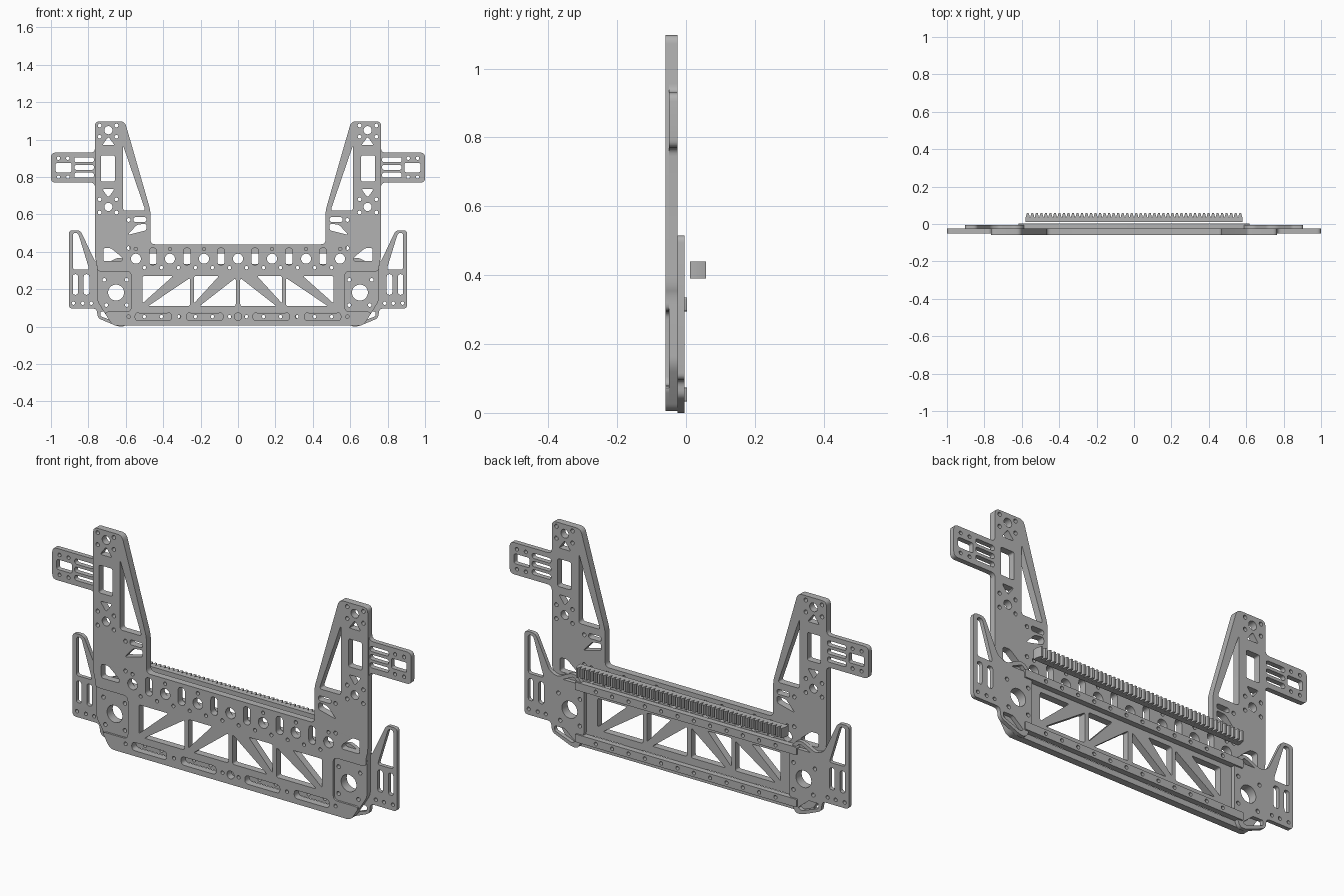
import bpy, bmesh
from math import sin, cos, pi
from mathutils import Vector

cube = bpy.data.objects.get("Cube")
if cube:
    bpy.data.objects.remove(cube)

grey = bpy.data.materials.new("plain_grey")
grey.use_nodes = True
COLOUR = (0.45, 0.45, 0.45, 1)
grey.diffuse_color = COLOUR
grey.node_tree.nodes["Principled BSDF"].inputs["Base Color"].default_value = COLOUR


# Outline helpers, drawn in hundredths of a unit
def rounded(points, r):
    pts = [Vector(p) for p in points]
    out = []
    for i, p in enumerate(pts):
        ends = []
        for q in (pts[i - 1], pts[(i + 1) % len(pts)]):
            edge = q - p
            ends.append(p + edge.normalized() * min(r, edge.length * 0.45))
        for k in range(6):
            t = k / 5
            out.append(ends[0] * (1 - t) ** 2 + p * 2 * t * (1 - t) + ends[1] * t * t)
    return out


def circle(x, z, r):
    return [Vector((x + r * cos(a * pi / 10), z + r * sin(a * pi / 10))) for a in range(20)]


def box(x, x2, z, z2, r=1):
    return rounded([(x, z), (x2, z), (x2, z2), (x, z2)], r)


def slot(x, x2, z, z2):
    return box(x, x2, z, z2, min(x2 - x, z2 - z) / 2)


def flip(loop):
    return [Vector((-p.x, p.y)) for p in loop]


def both(loops):
    return loops + [flip(l) for l in loops]


def whole(half, r):
    return rounded(half + [(-x, z) for x, z in reversed(half)], r)


def plate(name, loops, low, high, upright=True):
    """Fill the loops (inner ones are holes) and thicken between low and high."""
    curve = bpy.data.curves.new(name, "CURVE")
    curve.dimensions = "2D"
    curve.fill_mode = "BOTH"
    curve.extrude = (high - low) / 2
    for loop in loops:
        spline = curve.splines.new("POLY")
        spline.points.add(len(loop) - 1)
        for point, p in zip(spline.points, loop):
            point.co = (p.x / 100, p.y / 100, 0, 1)
        spline.use_cyclic_u = True
    temp = bpy.data.objects.new(name + "_curve", curve)
    bpy.context.collection.objects.link(temp)
    graph = bpy.context.evaluated_depsgraph_get()
    mesh = bpy.data.meshes.new_from_object(temp.evaluated_get(graph))
    bpy.data.objects.remove(temp)
    mid = (low + high) / 2
    bm = bmesh.new()
    bm.from_mesh(mesh)
    bmesh.ops.remove_doubles(bm, verts=bm.verts, dist=0.00002)
    for v in bm.verts:
        x, y, z = v.co
        v.co = (x, mid - z, y) if upright else (x, y, z + mid)
    bmesh.ops.recalc_face_normals(bm, faces=bm.faces)
    bm.to_mesh(mesh)
    bm.free()
    mesh.materials.clear()
    mesh.materials.append(grey)
    obj = bpy.data.objects.new(name, mesh)
    bpy.context.collection.objects.link(obj)
    bpy.ops.object.select_all(action="DESELECT")
    obj.select_set(True)
    bpy.context.view_layer.objects.active = obj
    bpy.ops.object.shade_smooth_by_angle(angle=0.6)
    return obj


# Holes in each tower
tower = [rounded([(61.5, 97), (61.5, 62), (49.5, 62)], 1.5),
         box(65.8, 73.3, 77.5, 91.5),
         circle(69.3, 105, 2.2), circle(69.3, 64, 2.2),
         rounded([(66, 97), (72.6, 97), (69.3, 101.5)], 1),
         rounded([(66, 73.5), (72.6, 73.5), (69.3, 69)], 1),
         slot(49, 56, 56, 58.5),
         rounded([(49, 55), (49, 51.5), (59, 49), (54, 54.5)], 1.2),
         rounded([(72, 42), (68, 42), (62, 37), (62, 35), (72, 35)], 1.2)]
tower += [circle(x, z, 1) for x in (65, 74) for z in (61, 68, 101.5, 107.5)]
tower += [circle(58.5, z, 1) for z in (42, 57)]

# Holes in the truss beam
beam = []
for outer, inner in ((51, 25.7), (23.5, 1.2)):
    beam += [rounded([(outer, 27), (outer, 12.5), (inner + 9, 27)], 1),
             rounded([(inner, 26), (inner, 11), (outer - 3, 11)], 1)]
beam += [circle(18.2 * i, 36.3, 2.7) for i in (1, 2, 3)]
beam += [slot(x - 1.9, x + 1.9, 33, 42) for x in (9.1, 27.3, 45.5)]
beam += [circle(x, 41.5, 0.9) for x in (18.2, 36.4, 54.6)]
beam += [slot(x, x + 19.5, 3.2, 7.4) for x in (8, 35.5)]
rail_x = [4.55 + 9.1 * i for i in range(6)]
beam += [circle(x, 31.5, 0.9) for x in rail_x]
beam += [circle(x, 5.3, 0.9) for x in (4.5, 31.5, 58.5)]
centre = [circle(0, 36.3, 2.7), circle(0, 5.3, 2)]
shared = both(tower + beam) + centre

# Holes in the side arms and around the large bores
bore = [circle(65.2, 18.2, 4.3)]
bore += [circle(x, z, 1) for x, z in ((71.5, 25), (59.5, 25), (70.5, 11.5), (59.5, 11.5))]
arm = [box(89, 97.5, 82.5, 87.5)]
arm += [slot(77, 87.5, z, z + 2.6) for z in (79.7, 83.8, 87.9)]
arm += [circle(x, z, 0.9) for x in (91, 96) for z in (80, 90)]

# Main frame: rear layer with the arms, front layer stepped back around arms and bores
rear = [(67, 0.5), (75.5, 14), (75.5, 34), (76.5, 37), (76.5, 77), (100, 77), (100, 93),
        (76.5, 93), (76.5, 109.7), (60.5, 109.7), (46.8, 62), (46.8, 44)]
front = [(67, 0.5), (71.7, 8), (57.2, 8), (57.2, 29.5), (75.5, 29.5), (75.5, 34),
         (76.5, 37), (76.5, 109.7), (60.5, 109.7), (46.8, 62), (46.8, 44)]
plate("main_frame_rear", [whole(rear, 2.5)] + shared + both(bore + arm), -0.05, -0.025)
plate("main_frame_front", [whole(front, 2.5)] + shared, -0.06, -0.05)

# Side fins bolted behind the frame, with upper and lower lugs
fin = [rounded([(90.4, 9.6), (90.4, 51.5), (84.3, 51.5), (76.5, 35), (72, 33), (64, 37),
                (60.5, 36), (57.2, 31), (57.2, 8), (60.5, 0), (64, 0), (75, 4.5), (75.5, 9.6)], 2),
       rounded([(88.3, 50), (85.5, 50), (79.5, 30.5), (88.3, 30.5)], 1.5),
       slot(85.5, 88.3, 17, 28), slot(79.5, 82.5, 17, 28),
       rounded([(73.5, 8), (68, 8), (62, 3), (64, 2), (73.5, 5.5)], 0.8),
       rounded([(69, 32.5), (63, 35.3), (60, 32.5)], 0.8)]
fin += [circle(x, 12.5, 0.9) for x in (78.5, 83, 88)]
fin += bore
for side, loops in (("left", fin), ("right", [flip(l) for l in fin])):
    plate(side + "_fin", loops, -0.025, -0.005)

# Two long rails across the back
for name, z in (("upper_rail", 31.5), ("lower_rail", 5.3)):
    holes = both([circle(x, z, 0.9) for x in rail_x])
    plate(name, [box(-61.7, 61.7, z - 2, z + 2, 0.5)] + holes, -0.025, 0.003)

# Toothed rack behind the beam
TEETH = 48
pitch = 116 / TEETH
rack = [Vector((58, 1.2)), Vector((-58, 1.2))]
for i in range(TEETH):
    x = -58 + i * pitch
    rack += [Vector((x + pitch * f, y)) for f, y in
             ((0.02, 3.4), (0.3, 5.8), (0.7, 5.8), (0.98, 3.4))]
plate("toothed_rack", [rack], 0.39, 0.44, upright=False)
